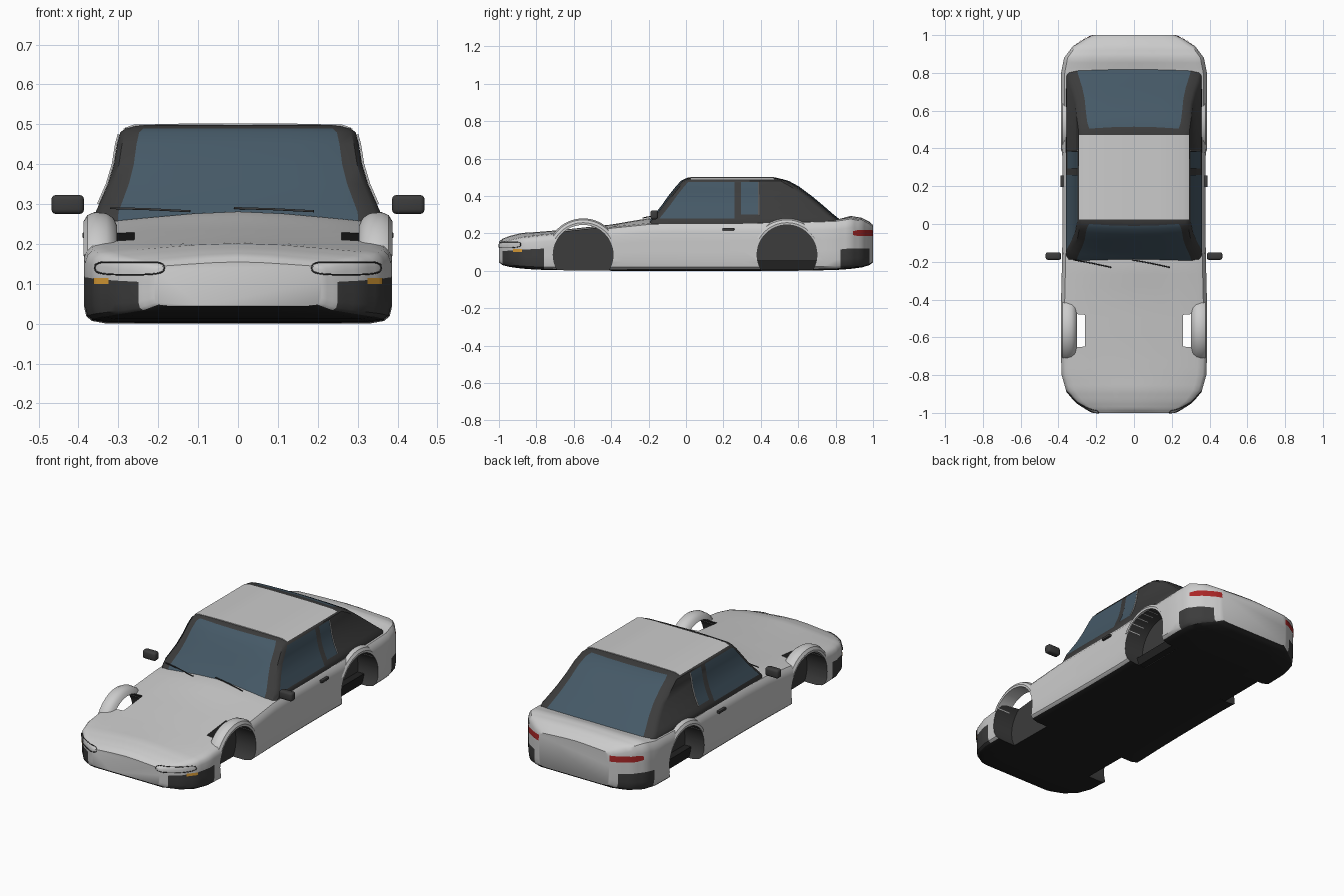
import bpy, bmesh
from math import cos, sin, pi, radians, copysign
from mathutils import Vector, Matrix
from mathutils.bvhtree import BVHTree

if "Cube" in bpy.data.objects:
    bpy.data.objects.remove(bpy.data.objects["Cube"])


def material(name, rgb):
    m = bpy.data.materials.new(name)
    m.diffuse_color = (*rgb, 1)
    m.use_nodes = True
    m.node_tree.nodes["Principled BSDF"].inputs["Base Color"].default_value = m.diffuse_color
    return m


PAINT = material("paint_grey", (.8, .8, .8))
TRIM = material("dark_trim", (.045, .045, .045))
BLACK = material("underside_black", (.015, .015, .015))
GLASS = material("tinted_glass", (.06, .1, .135))
RED = material("tail_red", (.4, .02, .02))
AMBER = material("signal_amber", (.75, .36, .04))


def finish(name, bm, mats, angle=35):
    bmesh.ops.recalc_face_normals(bm, faces=bm.faces)
    me = bpy.data.meshes.new(name)
    bm.to_mesh(me)
    bm.free()
    for m in mats:
        me.materials.append(m)
    ob = bpy.data.objects.new(name, me)
    bpy.context.collection.objects.link(ob)
    smooth(ob, angle)
    return ob


def smooth(ob, angle=35):
    bpy.ops.object.select_all(action='DESELECT')
    ob.select_set(True)
    bpy.context.view_layer.objects.active = ob
    bpy.ops.object.shade_smooth_by_angle(angle=radians(angle))


def interp(table, t):
    for a, b in zip(table, table[1:]):
        if t <= b[0]:
            k = max(0, (t - a[0]) / (b[0] - a[0]))
            return [p + (q - p) * k for p, q in zip(a, b)]
    return list(table[-1])


def loft(rings, closed=True, caps=True, pick=lambda i, j: 0):
    bm = bmesh.new()
    vs = [[bm.verts.new(p) for p in r] for r in rings]
    n = len(vs[0])
    for i in range(len(vs) - 1):
        for j in range(n if closed else n - 1):
            k = (j + 1) % n
            f = bm.faces.new((vs[i][j], vs[i][k], vs[i + 1][k], vs[i + 1][j]))
            f.material_index = pick(i, j)
    if caps:
        bm.faces.new(vs[0])
        bm.faces.new(vs[-1])
    return bm


def box(name, lo, hi, mat, bevel=0):
    bm = bmesh.new()
    bmesh.ops.create_cube(bm, size=1)
    for v in bm.verts:
        v.co = Vector([(a + b) / 2 + c * (b - a) for a, b, c in zip(lo, hi, v.co)])
    if bevel:
        bmesh.ops.bevel(bm, geom=bm.edges[:], offset=bevel, segments=3, affect='EDGES', profile=.5)
    return finish(name, bm, [mat])


def tube(name, pts, radius, mat, cyclic=False):
    cu = bpy.data.curves.new(name, 'CURVE')
    cu.dimensions, cu.bevel_depth, cu.bevel_resolution = '3D', radius, 1
    sp = cu.splines.new('POLY')
    sp.points.add(len(pts) - 1)
    for p, co in zip(sp.points, pts):
        p.co = (*co, 1)
    sp.use_cyclic_u = cyclic
    cu.materials.append(mat)
    ob = bpy.data.objects.new(name, cu)
    bpy.context.collection.objects.link(ob)


# Lower body: stations of y, half width, shoulder z, centre z, bottom z
BODY = [(-1, .21, .145, .155, .045), (-.98, .25, .155, .172, .03), (-.94, .31, .167, .187, .02),
        (-.88, .36, .18, .202, .012), (-.8, .383, .19, .207, .006), (-.68, .387, .203, .217, .003),
        (-.4, .386, .234, .247, 0), (-.2, .381, .255, .281, 0), (0, .378, .26, .275, 0),
        (.3, .378, .26, .27, 0), (.6, .387, .265, .27, 0), (.8, .386, .272, .272, .004),
        (.88, .37, .285, .293, .01), (.94, .325, .273, .283, .018), (.98, .262, .25, .262, .03),
        (1, .22, .235, .245, .045)]
SIDE = [(0, 0), (.45, 0), (.85, 0), (.95, .03), (.985, .08), (1, .2), (1, .4), (1, .6),
        (1, .8), (.985, .9), (.95, .97), (.87, 1)]
CROWN = [(.6, .4), (.3, .8), (0, 1)]


def body_ring(y):
    _, w, zs, zc, zb = interp(BODY, y)
    half = [(f * w, y, zb + g * (zs - zb)) for f, g in SIDE]
    half += [(f * w, y, zs + g * (zc - zs)) for f, g in CROWN]
    return half + [(-x, y, z) for x, y, z in reversed(half[1:-1])]


YS = [a[0] + (b[0] - a[0]) * k / 3 for a, b in zip(BODY, BODY[1:]) for k in range(3)] + [1]


def body_mat(i, j):
    seg, y = min(j, 27 - j), (YS[i] + YS[i + 1]) / 2
    if seg < 3:
        return 2
    return 1 if (seg < 7 and -.98 < y < -.77) or (seg < 6 and .82 < y < .98) else 0


bm = loft([body_ring(y) for y in YS], pick=body_mat)
bm.normal_update()
tree = BVHTree.FromBMesh(bm)
body = finish("car_body", bm, [PAINT, TRIM, BLACK])

# Wheel wells cut into the body; the front pair also opens the slots beside the fenders
WHEELS = (-.55, .54)
for y in WHEELS:
    for s in (-1, 1):
        c = bmesh.new()
        bmesh.ops.create_cone(c, cap_ends=True, segments=48, radius1=.16, radius2=.16, depth=.24,
                              matrix=Matrix.Translation((s * .38, y, .085)) @ Matrix.Rotation(pi / 2, 4, 'Y'))
        for f in c.faces:
            f.material_index = 1
        cutter = finish("wheel_well_cutter", c, [PAINT, TRIM, BLACK])
        cutter.hide_render = True
        mod = body.modifiers.new("wheel_well", 'BOOLEAN')
        mod.operation, mod.solver, mod.object = 'DIFFERENCE', 'EXACT', cutter
        bpy.context.view_layer.objects.active = body
        bpy.ops.object.modifier_apply(modifier=mod.name)
        bpy.data.objects.remove(cutter)
smooth(body)

# Fender flares swept around each wheel arch
FLARE = [(.386, .16), (.387, .172), (.378, .187), (.36, .195), (.33, .192), (.312, .18), (.303, .16)]
for y, tag in zip(WHEELS, ("front", "rear")):
    for s in (-1, 1):
        rings = [[(s * x, y + r * cos(a), .085 + r * sin(a)) for x, r in FLARE]
                 for a in (radians(30 + 5 * k) for k in range(25))]
        finish(tag + "_fender_flare", loft(rings), [PAINT])
box("rear_floor_pan", (-.3, .38, .003), (.3, .70, .055), BLACK)

# Cabin: levels of z, half width, front y, rear y
CABIN = [(.25, .36, -.21, .845), (.28, .357, -.187, .815), (.3, .348, -.17, .79), (.35, .326, -.13, .732),
         (.4, .311, -.095, .672), (.45, .303, -.055, .605), (.48, .295, -.028, .55), (.49, .282, -.01, .515),
         (.498, .262, .01, .48)]
CORNER = [(0, 0), (.45, .003), (.84, .01), (.96, .022), (1, .045)]


def cabin_ring(level):
    z, w, yf, yr = level
    half = [(f * w, yf + d, z) for f, d in CORNER] + [(f * w, yr - d, z) for f, d in reversed(CORNER)]
    return half + [(-x, y, z) for x, y, z in reversed(half[1:-1])]


finish("cabin", loft([cabin_ring(c) for c in CABIN],
                     pick=lambda i, j: int(i < 7 and min(j, 17 - j) in (0, 1, 7, 8))), [TRIM, GLASS])

# Roof panel
finish("roof_panel", loft([[(x, y, z) for x, z in ((-.29, .489), (-.262, .499), (-.12, .502), (.12, .502),
                                                   (.262, .499), (.29, .489), (.262, .49), (-.262, .49))]
                           for y in (.025, .47)]), [PAINT])


# Side windows lie just outside the cabin skin
def side_window(name, s, z0, z1, y_front, y_rear):
    rows = []
    for k in range(9):
        z = z0 + (z1 - z0) * k / 8
        x = interp(CABIN, z)[1] + .003
        rows.append([(s * x, y_front(z), z), (s * x, y_rear, z)])
    finish(name, loft(rows, closed=False, caps=False), [GLASS])


for s in (-1, 1):
    side_window("door_window", s, .28, .475, lambda z: interp(CABIN, z)[2] + .045, .26)
    side_window("quarter_window", s, .3, .475, lambda z: .295, .385)
    tube("quarter_window_edge", [(s * (interp(CABIN, z)[1] + .003), .39, z) for z in (.3, .35, .4, .45, .475)],
         .003, PAINT)
    # Mirrors, door handles and wipers
    a, b = sorted((s * .386, s * .468))
    box("door_mirror", (a, -.19, .275), (b, -.15, .323), TRIM, .012)
    a, b = sorted((s * .372, s * .39))
    box("door_handle", (a, .195, .215), (b, .258, .229), TRIM, .003)
for x in (-.32, -.01):
    tube("wiper", [(x, -.19, .29), (x + .1, -.208, .287), (x + .2, -.23, .282)], .003, TRIM)


# Lamps and plate are projected on to the nose and tail
def on_body(x, z, s, lift=.003):
    hit = tree.ray_cast(Vector((x, 2 * s, z)), Vector((0, -s, 0)))[0]
    return (x, (hit.y if hit else .93 * s) + lift * s * (abs(hit.y) < .995 if hit else 1), z)


def patch(name, x0, x1, z0, z1, s, mat, taper=0, dy=0):
    rows = []
    for i in range(9):
        u = i / 8
        t = taper if i in (0, 8) else 0
        row = [on_body(x0 + (x1 - x0) * u, z0 + t + (z1 - z0 - 2 * t) * v, s) for v in (0, .5, 1)]
        rows.append([(x, y + dy, z) for x, y, z in row])
    finish(name, loft(rows, closed=False, caps=False), [mat])


def power(v):
    return copysign(abs(v) ** .6, v)


for s in (-1, 1):
    ring = [(.272 + .087 * power(cos(k * pi / 16)), .14 + .017 * power(sin(k * pi / 16))) for k in range(32)]
    tube("headlight_outline", [on_body(s * x, min(z, .154), -1) for x, z in ring], .002, TRIM, True)
    patch("turn_signal", s * .325, s * .362, .1, .115, -1, AMBER)
    patch("tail_light", s * .2, s * .362, .185, .218, 1, RED, .006)
patch("grille_opening", -.19, .19, .052, .1, -1, TRIM, .012, .001)
box("number_plate", (-.093, -1, .058), (.093, -.985, .104), PAINT)
